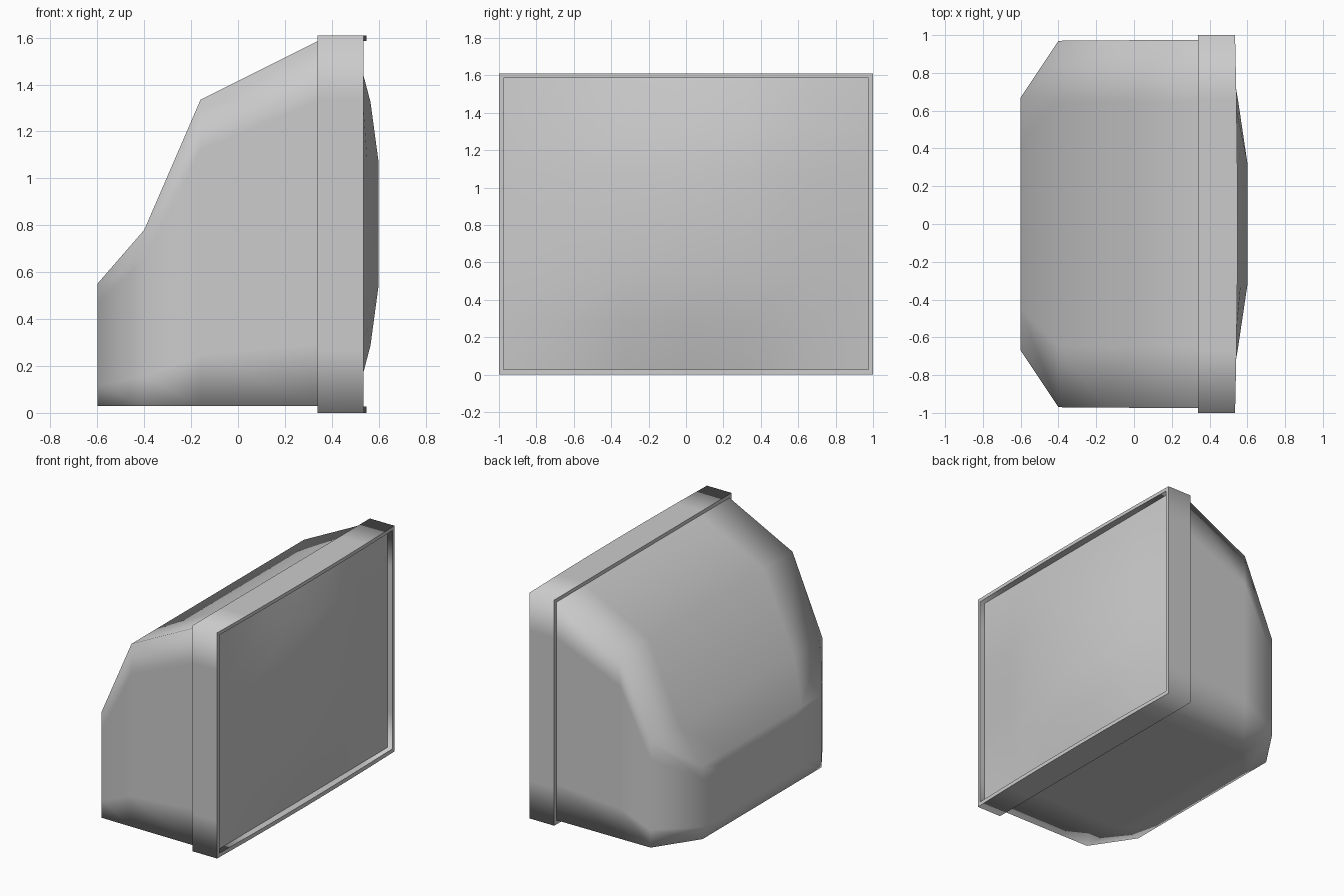
import bpy, bmesh

if "Cube" in bpy.data.objects:
    bpy.data.objects.remove(bpy.data.objects["Cube"])

N = 6  # subdivisions per side, shared by all parts


def ring(x, w, z0, z1, bow=0.0):
    """Subdivided rectangle at x; bow pushes the top and bottom middle forward."""
    pts = []
    corners = [(-w, z0), (w, z0), (w, z1), (-w, z1)]
    for k in range(4):
        (ya, za), (yb, zb) = corners[k], corners[(k + 1) % 4]
        for i in range(N):
            t = i / N
            y = ya + (yb - ya) * t
            z = za + (zb - za) * t
            off = bow * (1 - (y / w) ** 2) if k in (0, 2) else 0
            pts.append((x + off, y, z))
    return pts


def finish(bm, name):
    for f in bm.faces:
        f.smooth = True
    mesh = bpy.data.meshes.new(name)
    bm.to_mesh(mesh)
    bm.free()
    obj = bpy.data.objects.new(name, mesh)
    bpy.context.collection.objects.link(obj)
    return obj


def loft(name, rings, cap=False, sharp=False):
    bm = bmesh.new()
    loops = [[bm.verts.new(p) for p in r] for r in rings]
    n = 4 * N
    for a, b in zip(loops, loops[1:]):
        for i in range(n):
            j = (i + 1) % n
            bm.faces.new((a[i], a[j], b[j], b[i]))
    if cap:
        bm.faces.new(loops[0][::-1])
    if sharp:
        for l in loops:
            for i in range(n):
                bm.edges.get((l[i], l[(i + 1) % n])).smooth = False
    return finish(bm, name)


# Tapered rear housing: back panel rings, then the stepped sections
mid, half = 0.29, 0.26
housing = [ring(-0.6, 0.67 * s, mid - half * s, mid + half * s) for s in (1 / 3, 2 / 3)]
for x, w, top in [(-0.6, 0.67, 0.55), (-0.4, 0.97, 0.78),
                  (-0.16, 0.972, 1.335), (0.34, 0.975, 1.585)]:
    housing.append(ring(x, w, 0.03, top))
loft("rear_housing", housing, cap=True)

# Front bezel with thin lip, top and bottom bowed slightly forward
BOW = 0.013
loft("front_bezel", [
    ring(0.34, 0.96, 0.04, 1.57),
    ring(0.34, 1.0, 0.0, 1.61),
    ring(0.535, 1.0, 0.0, 1.61, BOW),
    ring(0.535, 0.975, 0.028, 1.585, BOW),
    ring(0.495, 0.975, 0.028, 1.585),
], sharp=True)

# Bulging picture tube glass
fy = (0, 0.53, 1, 1, 1, 0.53, 0)
fz = (0, 0.66, 1, 1, 1, 0.66, 0)
bm = bmesh.new()
grid = [[bm.verts.new((0.497 + 0.103 * fy[i] * fz[j],
                       0.975 * (2 * i / N - 1),
                       0.028 + 1.557 * j / N))
         for j in range(N + 1)] for i in range(N + 1)]
for i in range(N):
    for j in range(N):
        bm.faces.new((grid[i][j], grid[i + 1][j], grid[i + 1][j + 1], grid[i][j + 1]))
finish(bm, "screen_glass")
